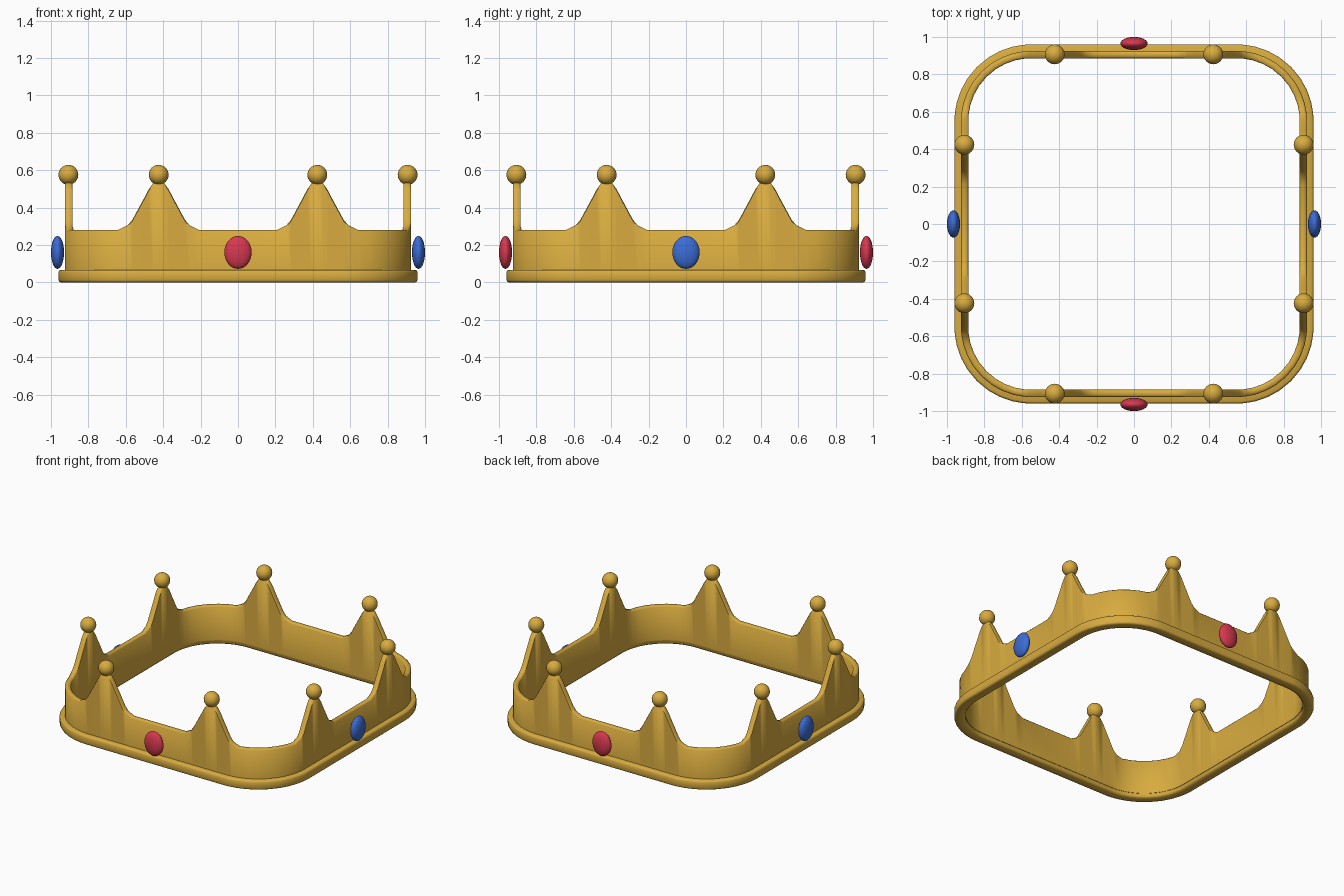
import bpy, bmesh, math
from mathutils import Vector, Matrix

cube = bpy.data.objects.get("Cube")
if cube:
    bpy.data.objects.remove(cube)

CORNER = 0.55       # centre of the rounded corner arcs
MID = 0.905         # centreline of the band wall
SPIKE = 0.424       # spike position along each side
WALL_TOP = 0.28
# Spike outline: distance from spike centre, height
OUTLINE = [(0, 0.54), (0.03, 0.53), (0.055, 0.495), (0.078, 0.45), (0.1, 0.41),
           (0.14, 0.335), (0.165, 0.305), (0.215, WALL_TOP)]


def material(name, colour):
    m = bpy.data.materials.new(name)
    m.use_nodes = True
    m.diffuse_color = (*colour, 1)
    bsdf = m.node_tree.nodes["Principled BSDF"]
    bsdf.inputs["Base Color"].default_value = (*colour, 1)
    return m


gold = material("gold", (0.69, 0.41, 0.05))
red = material("ruby red", (0.68, 0.04, 0.08))
blue = material("sapphire blue", (0.045, 0.15, 0.67))


def finish(bm, name, mat, angle=50):
    bmesh.ops.recalc_face_normals(bm, faces=bm.faces)
    mesh = bpy.data.meshes.new(name)
    bm.to_mesh(mesh)
    bm.free()
    mesh.materials.append(mat)
    ob = bpy.data.objects.new(name, mesh)
    bpy.context.collection.objects.link(ob)
    bpy.ops.object.select_all(action='DESELECT')
    ob.select_set(True)
    bpy.context.view_layer.objects.active = ob
    bpy.ops.object.shade_smooth_by_angle(angle=math.radians(angle))
    return ob


def stations():
    """Rounded-square path: (anchor, outward normal, top height) all round."""
    half = []
    marks = [(SPIKE + s * d, h) for d, h in OUTLINE for s in (-1, 1)
             if d or s > 0]
    for x, h in sorted(marks):
        a = math.asin(max(0, x - CORNER) / (MID - CORNER))
        half.append((min(x, CORNER), a, h))
    half += [(CORNER, math.radians(a), WALL_TOP) for a in (24, 34, 45)]
    side = [(-x, -a, h) for x, a, h in reversed(half)] + half[:-1]
    path = []
    for k in range(4):
        turn = Matrix.Rotation(-k * math.pi / 2, 3, 'Z')
        for x, a, h in side:
            path.append((turn @ Vector((x, CORNER, 0)),
                         turn @ Vector((math.sin(a), math.cos(a), 0)), h))
    return path


def ring(name, section):
    """Sweep a closed section, given as (distance out, height), round the path."""
    bm = bmesh.new()
    rows = [[bm.verts.new(p + n * (d - CORNER) + Vector((0, 0, z)))
             for d, z in section(h)] for p, n, h in stations()]
    for i, row in enumerate(rows):
        prev = rows[i - 1]
        for j in range(len(row)):
            bm.faces.new((prev[j - 1], prev[j], row[j], row[j - 1]))
    return finish(bm, name, gold)


def ellipsoid(name, centre, size, mat):
    bm = bmesh.new()
    bmesh.ops.create_uvsphere(bm, u_segments=24, v_segments=16, radius=1)
    bmesh.ops.scale(bm, vec=size, verts=bm.verts)
    bmesh.ops.translate(bm, vec=centre, verts=bm.verts)
    return finish(bm, name, mat, 60)


# Spiked wall with softened top edges
IN, OUT, B = 0.886, 0.925, 0.008
ring("crown_band", lambda h: [(IN, 0.03), (OUT, 0.03), (OUT, h - B),
                              (OUT - B, h), (IN + B, h), (IN, h - B)])

# Base rim with bevelled edges
ring("base_rim", lambda h: [(0.898, 0), (0.948, 0), (0.956, 0.004), (0.96, 0.012),
                            (0.96, 0.054), (0.956, 0.062), (0.948, 0.066),
                            (0.89, 0.066), (0.888, 0.01)])

# Balls on the spikes and one gem per side
for k, side in enumerate(("back", "right", "front", "left")):
    sx, sy = [(0, 1), (1, 0), (0, -1), (-1, 0)][k]
    side = {"right": "left", "left": "right"}.get(side, side)
    for i, s in enumerate((-SPIKE, SPIKE)):
        centre = (sx * 0.907 + s * abs(sy), sy * 0.907 + s * abs(sx), 0.575)
        ellipsoid(f"{side}_spike_ball_{i + 1}", centre, (0.053,) * 3, gold)
    size = (0.073, 0.035, 0.088) if sy else (0.035, 0.073, 0.088)
    ellipsoid(f"{side}_gem", (sx * 0.965, sy * 0.965, 0.16), size, red if sy else blue)
